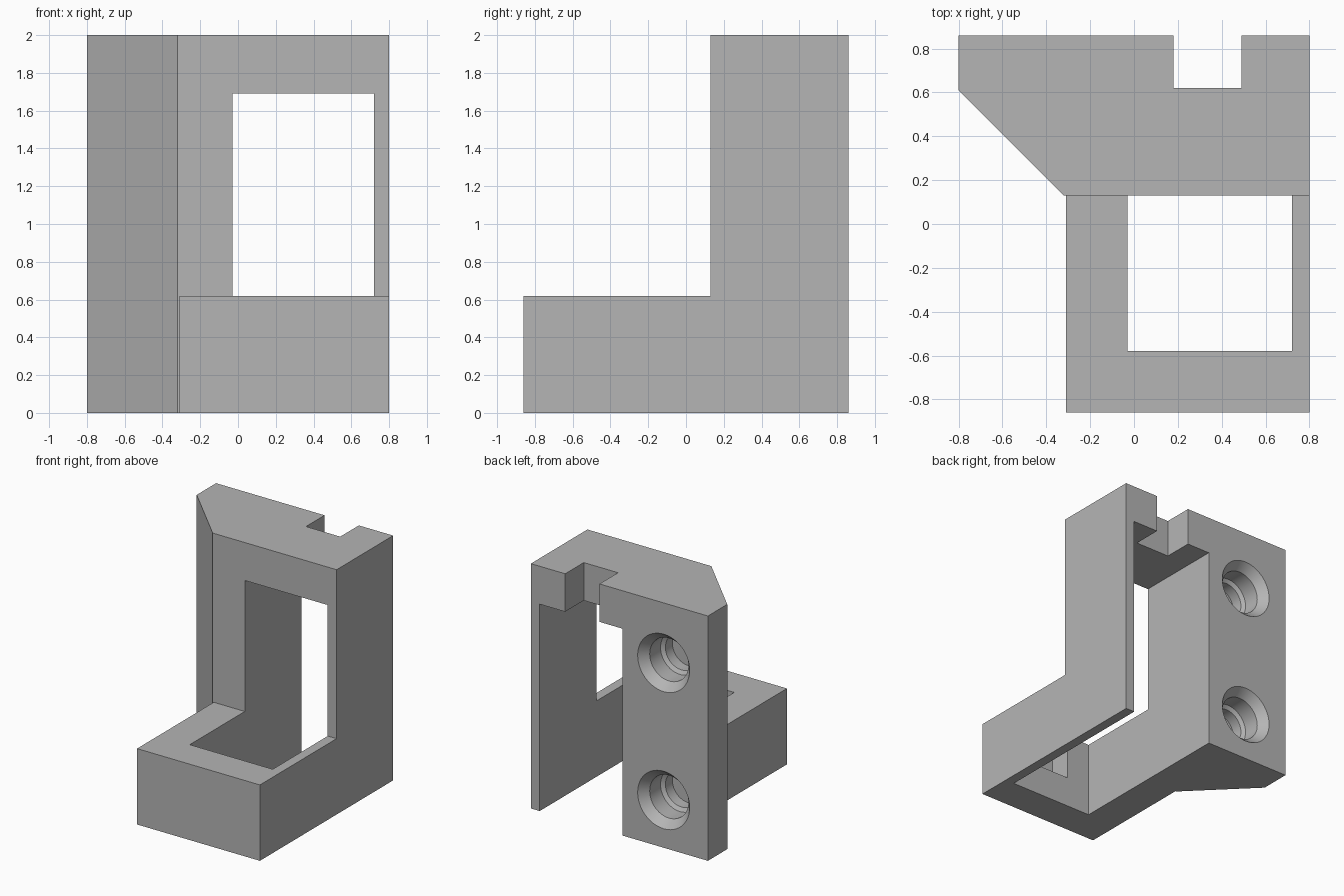
import bpy
import bmesh
from math import radians

if "Cube" in bpy.data.objects:
    bpy.data.objects.remove(bpy.data.objects["Cube"], do_unlink=True)

grey = bpy.data.materials.new("plain_grey")
grey.use_nodes = True
colour = (0.46, 0.46, 0.46, 1)
grey.diffuse_color = colour
grey.node_tree.nodes["Principled BSDF"].inputs["Base Color"].default_value = colour


def finish(name, bm):
    bmesh.ops.recalc_face_normals(bm, faces=bm.faces)
    mesh = bpy.data.meshes.new(name)
    bm.to_mesh(mesh)
    bm.free()
    mesh.materials.append(grey)
    obj = bpy.data.objects.new(name, mesh)
    bpy.context.collection.objects.link(obj)
    return obj


def prism(name, outline, z0, z1):
    """Extrude a plan outline between two heights."""
    bm = bmesh.new()
    face = bm.faces.new([bm.verts.new((x, y, z0)) for x, y in outline])
    side = bmesh.ops.extrude_face_region(bm, geom=[face])["geom"]
    verts = [v for v in side if isinstance(v, bmesh.types.BMVert)]
    bmesh.ops.translate(bm, verts=verts, vec=(0, 0, z1 - z0))
    return finish(name, bm)


def box(name, x0, x1, y0, y1, z0, z1):
    return prism(name, [(x0, y0), (x1, y0), (x1, y1), (x0, y1)], z0, z1)


def lathe_y(name, profile, x, z, sides=48):
    """Closed turned solid around a y axis; profile holds (radius, y)."""
    bm = bmesh.new()
    verts = [bm.verts.new((x + r, y, z)) for r, y in profile]
    edges = [bm.edges.new(pair) for pair in zip(verts, verts[1:])]
    bmesh.ops.spin(bm, geom=verts + edges, cent=(x, 0, z), axis=(0, 1, 0),
                   angle=radians(360), steps=sides)
    bmesh.ops.remove_doubles(bm, verts=bm.verts, dist=0.0001)
    return finish(name, bm)


def boolean(target, tool, operation):
    mod = target.modifiers.new(operation, "BOOLEAN")
    mod.operation = operation
    mod.solver = "EXACT"
    mod.object = tool
    bpy.context.view_layer.objects.active = target
    bpy.ops.object.modifier_apply(modifier=mod.name)
    bpy.data.objects.remove(tool, do_unlink=True)


# Upright block with one slanted corner, joined to the low foot
back, step = 0.86, 0.13
bracket = prism("bracket", [(-0.8, back), (-0.8, 0.61), (-0.32, step),
                            (0.8, step), (0.8, back)], 0, 2)
boolean(bracket, box("foot", -0.31, 0.8, -back, 0.3, 0, 0.62), "UNION")

# Large slot open at the back and bottom
boolean(bracket, box("slot", -0.03, 0.72, -0.58, 1, -0.2, 1.69), "DIFFERENCE")

# Notch in the top bar, and a shallow catch pocket inside the front bar
boolean(bracket, box("notch", 0.18, 0.49, 0.62, 1, 1.5, 2.2), "DIFFERENCE")
boolean(bracket, box("catch", 0.18, 0.49, -0.76, -0.5, 0.25, 0.5), "DIFFERENCE")

# Two blind countersunk screw holes in the back
hole = [(0, 0.9), (0.235, 0.9), (0.235, back), (0.175, 0.79),
        (0.175, 0.65), (0.145, 0.63), (0.145, 0.54), (0, 0.54)]
for z in (0.39, 1.51):
    boolean(bracket, lathe_y("screw_hole", hole, -0.4, z), "DIFFERENCE")

bpy.ops.object.select_all(action="DESELECT")
bracket.select_set(True)
bpy.context.view_layer.objects.active = bracket
bpy.ops.object.shade_smooth_by_angle(angle=radians(20))
